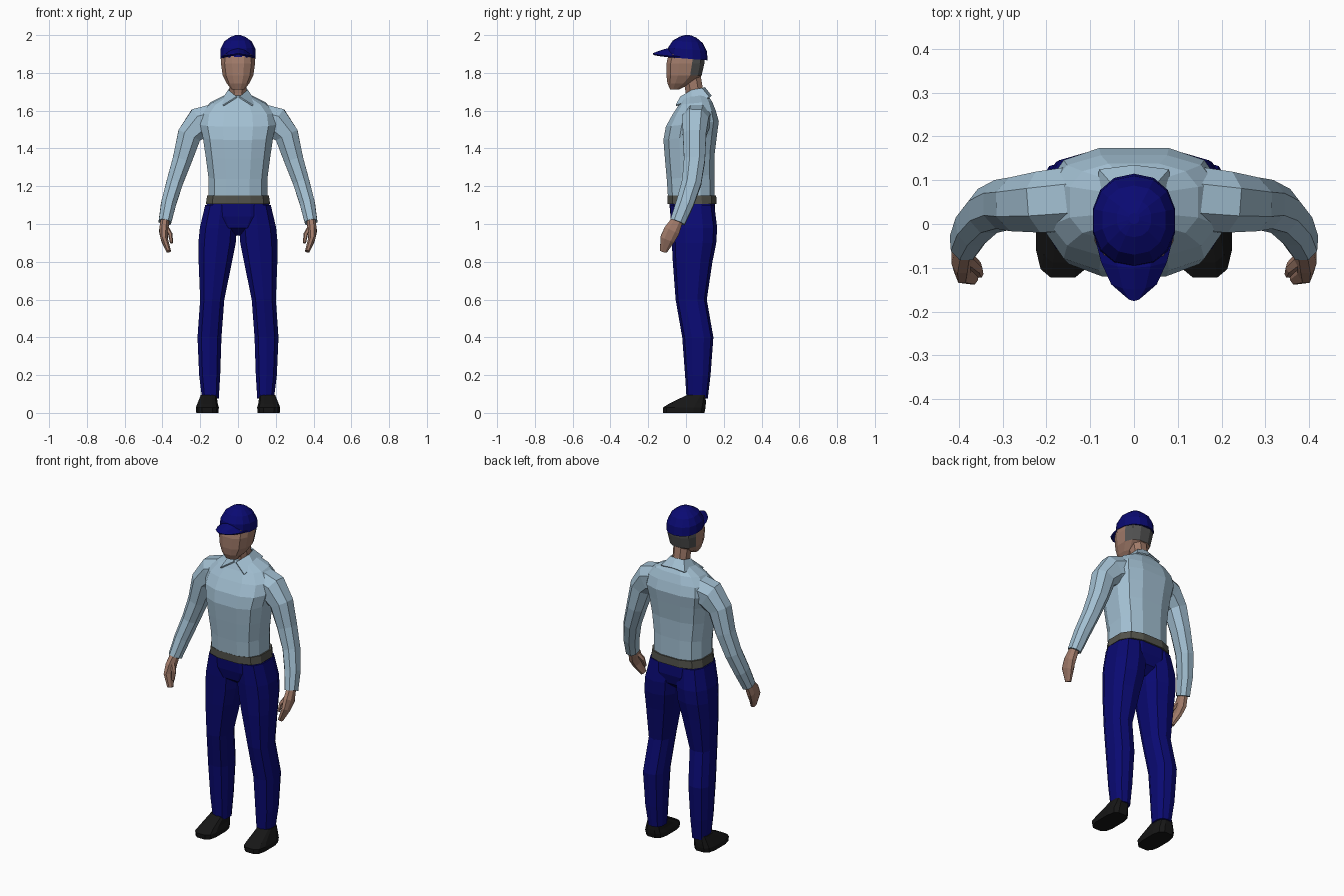
import bpy, bmesh, math
from mathutils import Vector

cube = bpy.data.objects.get("Cube")
if cube:
    bpy.data.objects.remove(cube)


def material(name, rgb):
    m = bpy.data.materials.new(name)
    m.use_nodes = True
    m.diffuse_color = (*rgb, 1)
    m.node_tree.nodes["Principled BSDF"].inputs["Base Color"].default_value = (*rgb, 1)
    return m


NAVY = material("navy cloth", (0.003, 0.003, 0.17))
SHIRT = material("pale blue shirt", (0.36, 0.52, 0.64))
SKIN = material("skin", (0.36, 0.2, 0.145))
HAIR = material("grey hair", (0.085, 0.085, 0.085))
BELT = material("belt leather", (0.085, 0.085, 0.07))
SHOE = material("black leather", (0.008, 0.008, 0.008))


def finish(name, bm, mat, mirror=False, thickness=0):
    bmesh.ops.recalc_face_normals(bm, faces=bm.faces[:])
    mesh = bpy.data.meshes.new(name)
    bm.to_mesh(mesh)
    bm.free()
    mesh.materials.append(mat)
    ob = bpy.data.objects.new(name, mesh)
    bpy.context.collection.objects.link(ob)
    if mirror:
        ob.modifiers.new("mirror", 'MIRROR')
    if thickness:
        ob.modifiers.new("thickness", 'SOLIDIFY').thickness = thickness
    return ob


def skin_rows(rows, closed):
    """Join rows of points with quads; closed rows also get end caps."""
    bm = bmesh.new()
    vs = [[bm.verts.new(p) for p in row] for row in rows]
    n = len(rows[0])
    for a, b in zip(vs, vs[1:]):
        for i in range(n if closed else n - 1):
            j = (i + 1) % n
            bm.faces.new((a[i], a[j], b[j], b[i]))
    if closed:
        bm.faces.new(vs[0])
        bm.faces.new(vs[-1])
    return bm


def oval(n, power):
    """Unit superellipse; a lower power is boxier."""
    for i in range(n):
        a = math.tau * (i + 0.5) / n
        c, s = math.cos(a), math.sin(a)
        yield (math.copysign(abs(c) ** power, c), math.copysign(abs(s) ** power, s))


def stack(name, mat, levels, n=12, power=0.8, tilt=0, mirror=False):
    """Levels are (z, x min, x max, y front, y back)."""
    rows = []
    for z, x0, x1, y0, y1 in levels:
        cx, rx, cy, ry = (x0 + x1) / 2, (x1 - x0) / 2, (y0 + y1) / 2, (y1 - y0) / 2
        rows.append([(cx + rx * c, cy + ry * s, z + tilt * ry * s) for c, s in oval(n, power)])
    return finish(name, skin_rows(rows, True), mat, mirror)


def centred(levels):
    return [(z, -w, w, y0, y1) for z, w, y0, y1 in levels]


def limb(name, mat, path, n=8, mirror=True):
    """Path entries are (centre, radius along y, radius across)."""
    pts = [Vector(p[0]) for p in path]
    rows = []
    for i, (_, ry, rv) in enumerate(path):
        t = (pts[min(i + 1, len(pts) - 1)] - pts[max(i - 1, 0)]).normalized()
        u = Vector((0, 1, 0))
        u = (u - t * u.dot(t)).normalized()
        v = t.cross(u)
        rows.append([pts[i] + u * ry * c + v * rv * s for c, s in oval(n, 0.9)])
    return finish(name, skin_rows(rows, True), mat, mirror)


# Shirt body, sleeves and collar
stack("shirt_body", SHIRT, centred([
    (1.13, .16, -.097, .155), (1.25, .16, -.105, .153), (1.36, .175, -.115, .155),
    (1.46, .19, -.123, .168), (1.53, .205, -.11, .177), (1.59, .195, -.075, .16),
    (1.64, .15, -.04, .14), (1.685, .06, -.015, .11)]), power=0.7, tilt=0.1)
limb("sleeve", SHIRT, [
    ((.11, .06, 1.56), .08, .085), ((.2, .05, 1.535), .075, .09),
    ((.258, .045, 1.47), .066, .068), ((.295, .045, 1.34), .06, .055),
    ((.335, .03, 1.22), .055, .047), ((.367, -.005, 1.11), .05, .043),
    ((.387, -.045, 1.01), .043, .036)])
collar_top = [(0, .1, 1.725), (.045, .085, 1.72), (.052, .03, 1.71), (.008, -.03, 1.675)]
collar_low = [(0, .135, 1.68), (.08, .125, 1.67), (.09, .03, 1.655), (.08, -.055, 1.63)]
finish("collar", skin_rows([collar_top, collar_low], False), SHIRT, True, 0.008)

# Hands
limb("hand", SKIN, [
    ((.386, -.04, 1.03), .03, .024), ((.393, -.075, .965), .045, .026),
    ((.39, -.098, .92), .042, .02), ((.367, -.12, .855), .02, .013)])
limb("thumb", SKIN, [
    ((.38, -.08, .98), .018, .014), ((.358, -.1, .945), .015, .012),
    ((.352, -.115, .9), .009, .008)], n=6)

# Belt and trousers
stack("belt", BELT, centred([(1.105, .174, -.1, .165), (1.15, .168, -.1, .163)]), power=0.7)
stack("trouser_hips", NAVY, centred([
    (1.12, .168, -.092, .155), (1.04, .175, -.085, .157),
    (.98, .12, -.07, .14), (.94, .03, -.01, .09)]), power=0.7)
stack("trouser_leg", NAVY, [
    (1.1, .005, .177, -.083, .15), (.98, .002, .206, -.08, .165), (.9, .008, .214, -.075, .16),
    (.8, .028, .212, -.07, .14), (.6, .07, .203, -.055, .11), (.4, .085, .217, -.02, .145),
    (.2, .092, .208, -.005, .13), (.075, .1, .192, .003, .115)], n=10, mirror=True)

# Shoes
stack("shoe", SHOE, [
    (0, .103, .222, -.123, .1), (.028, .1, .225, -.125, .106),
    (.05, .106, .216, -.09, .107), (.095, .113, .198, .005, .105)], power=0.6, mirror=True)

# Head with hair on the rear faces, and neck
head = stack("head", SKIN, centred([
    (1.713, .035, -.085, -.035), (1.745, .062, -.1, .03), (1.785, .083, -.106, .085),
    (1.85, .093, -.106, .1), (1.9, .09, -.095, .105)]))
head.data.materials.append(HAIR)
for face in head.data.polygons:
    if face.center.y > 0.02 and face.center.z > 1.77:
        face.material_index = 1
limb("neck", SKIN, [((0, .055, 1.63), .055, .055), ((0, .045, 1.7), .05, .047),
                    ((0, .03, 1.79), .05, .05)], mirror=False)

# Cap crown and arched brim
stack("cap_crown", NAVY, centred([
    (1.875, .096, -.1, .115), (1.925, .094, -.095, .11), (1.965, .074, -.07, .088),
    (1.99, .04, -.03, .055), (2.0, .012, .0, .025)]), n=14, power=0.9, tilt=-0.08)
brim = [(-.04, .09, 1.925, 1.885), (-.1, .075, 1.93, 1.89),
        (-.15, .052, 1.914, 1.895), (-.176, .022, 1.904, 1.898)]
rows = [[(w * k, y + .012 * k * k, mid + (edge - mid) * k * k) for k in (-1, -.5, 0, .5, 1)]
        for y, w, mid, edge in brim]
finish("cap_brim", skin_rows(rows, False), NAVY, thickness=0.01)
